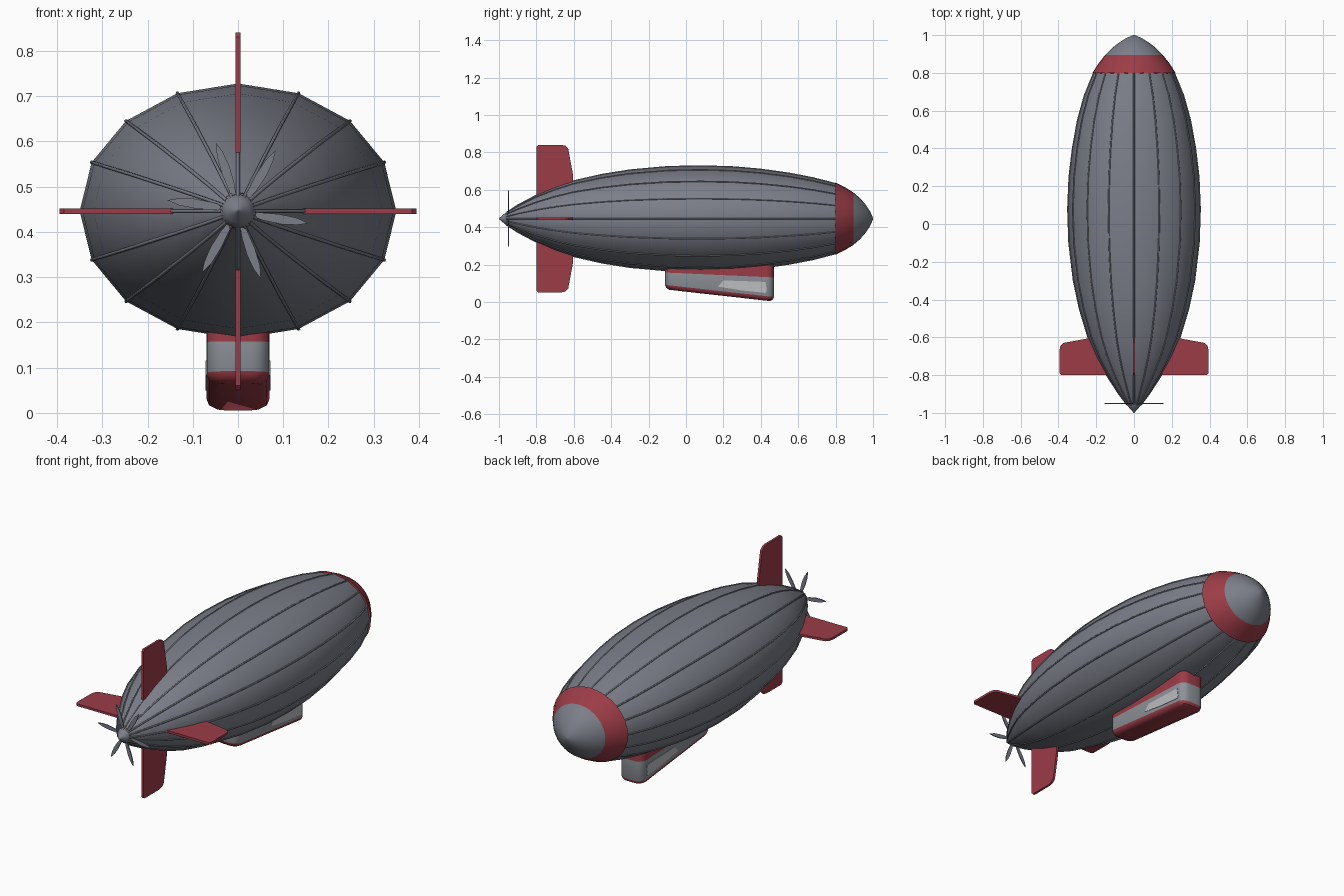
import bpy, bmesh, math
from mathutils import Matrix, Vector

if "Cube" in bpy.data.objects:
    bpy.data.objects.remove(bpy.data.objects["Cube"])

ZC = 0.446  # height of the hull axis


def material(name, rgb):
    m = bpy.data.materials.new(name)
    m.diffuse_color = (*rgb, 1)
    m.use_nodes = True
    m.node_tree.nodes["Principled BSDF"].inputs["Base Color"].default_value = m.diffuse_color
    return m


GREY = material("hull grey", (0.20, 0.21, 0.25))
RED = material("dark red", (0.33, 0.045, 0.062))
PALE = material("cabin grey", (0.27, 0.29, 0.32))
GLASS = material("window pale grey", (0.50, 0.51, 0.52))


def finish(name, bm, mats, angle=None):
    bmesh.ops.recalc_face_normals(bm, faces=bm.faces)
    me = bpy.data.meshes.new(name)
    bm.to_mesh(me)
    bm.free()
    ob = bpy.data.objects.new(name, me)
    bpy.context.collection.objects.link(ob)
    for m in mats:
        me.materials.append(m)
    if angle:
        bpy.ops.object.select_all(action='DESELECT')
        ob.select_set(True)
        bpy.context.view_layer.objects.active = ob
        bpy.ops.object.shade_smooth_by_angle(angle=math.radians(angle))
    return ob


def loft(bm, rings, mat_of=lambda i: 0):
    """Skin closed rings of points and cap both ends."""
    vs = [[bm.verts.new(p) for p in r] for r in rings]
    n = len(vs[0])
    for i in range(len(vs) - 1):
        for j in range(n):
            k = (j + 1) % n
            f = bm.faces.new((vs[i][j], vs[i][k], vs[i + 1][k], vs[i + 1][j]))
            f.material_index = mat_of(i)
    bm.faces.new(vs[0]).material_index = mat_of(0)
    bm.faces.new(vs[-1]).material_index = mat_of(len(vs) - 2)


def ellipse(y, rx, rz, n):
    return [(rx * math.cos(a), y, ZC + rz * math.sin(a))
            for a in (2 * math.pi * j / n for j in range(n))]


def plate(bm, pts, thick, mat):
    """Extrude an (x, z) or (y, z) outline, given as a map to 3D, into a thin plate."""
    loft(bm, [[mat @ Vector((a, b, s * thick / 2)) for a, b in pts] for s in (-1, 1)])


# Hull: sixteen-sided body, (y, half width, half height)
HULL = [(-0.96, .035, .033), (-0.9, .08, .072), (-0.8, .145, .125), (-0.7, .2, .168),
        (-0.6, .243, .202), (-0.45, .288, .236), (-0.3, .32, .26), (-0.1, .344, .278),
        (0.08, .35, .282), (0.25, .343, .277), (0.4, .325, .264), (0.55, .298, .243),
        (0.68, .262, .218), (0.8, .213, .187)]
bm = bmesh.new()
loft(bm, [ellipse(y, a, b, 16) for y, a, b in HULL])
finish("hull", bm, [GREY], 40)

# Seam ribs along the sixteen hull edges
cu = bpy.data.curves.new("hull_ribs", 'CURVE')
cu.dimensions = '3D'
cu.bevel_depth = 0.004
cu.bevel_resolution = 1
for j in range(16):
    sp = cu.splines.new('POLY')
    sp.points.add(len(HULL) - 1)
    for p, (y, a, b) in zip(sp.points, HULL):
        p.co = (*ellipse(y, a, b, 16)[j], 1)
cu.materials.append(GREY)
bpy.context.collection.objects.link(bpy.data.objects.new("hull_ribs", cu))

# Nose: red band, then grey cap
NOSE = [(0.797, .205, .18), (0.8, .22, .193), (0.85, .188, .168), (0.895, .153, .14),
        (0.93, .118, .11), (0.96, .08, .076), (0.985, .04, .038), (1.0, .004, .004)]
bm = bmesh.new()
loft(bm, [ellipse(y, a, b, 32) for y, a, b in NOSE], lambda i: 0 if i < 3 else 1)
finish("nose_cap", bm, [RED, GREY], 40)

# Tail fins: one outline turned four ways about the hull axis
FIN = [(.13, -.8), (.385, -.8), (.395, -.79), (.395, -.67), (.39, -.645), (.375, -.63),
       (.24, -.605), (.13, -.6)]
for k, name in enumerate(("right_fin", "top_fin", "left_fin", "bottom_fin")):
    bm = bmesh.new()
    turn = Matrix.Translation((0, 0, ZC)) @ Matrix.Rotation(-k * math.pi / 2, 4, 'Y')
    plate(bm, FIN, 0.012, turn)
    finish(name, bm, [RED])

# Propeller hub and its red collar
bm = bmesh.new()
loft(bm, [ellipse(y, r, r, 24) for y, r in
          ((-.94, .036), (-.957, .037), (-.972, .026), (-.988, .012), (-1.0, .002))])
finish("propeller_hub", bm, [GREY], 50)
bm = bmesh.new()
loft(bm, [ellipse(y, .041, .041, 24) for y in (-.942, -.95)])
finish("hub_collar", bm, [RED], 40)

# Propeller blades: slim leaf shapes in the x-z plane
BLADE = [(.02, -.004), (.06, -.010), (.10, -.011), (.135, -.006), (.158, .002),
         (.13, .009), (.09, .010), (.05, .006), (.02, .004)]
bm = bmesh.new()
for deg in (57.5, 107, 170.5, 239, 288, 349.5):
    m = (Matrix.Translation((0, -.95, ZC)) @ Matrix.Rotation(-math.radians(deg), 4, 'Y')
         @ Matrix.Rotation(math.radians(90), 4, 'X'))
    plate(bm, BLADE, 0.005, m)
finish("propeller_blades", bm, [GREY])


# Gondola: rounded plan, sloping floor, red floor and roof around a grey wall
def floor(y):
    return 0.068 - (y + 0.11) * 0.112


def wall_top(y):
    return 0.158 - (y + 0.11) * 0.045


def plan(inset, height):
    pts = []
    r = 0.04 - inset * 0.5
    hx, y0, y1 = 0.07 - inset, -0.112 + inset, 0.47 - inset
    for q, (cx, cy) in enumerate(((hx - r, y1 - r), (-hx + r, y1 - r),
                                  (-hx + r, y0 + r), (hx - r, y0 + r))):
        for s in range(5):
            a = (q + s / 4) * math.pi / 2
            x, y = cx + r * math.cos(a), cy + r * math.sin(a)
            pts.append((x, y, height(y)))
    return pts


bm = bmesh.new()
loft(bm, [plan(.022, floor), plan(.006, lambda y: floor(y) + .009),
          plan(0, lambda y: floor(y) + .024), plan(0, wall_top),
          plan(0, lambda y: 0.23)],
     lambda i: 1 if i == 2 else 0)
finish("gondola", bm, [RED, PALE], 40)

# Gondola side windows: thin plates on both walls
PANE = [(.17, .083), (.30, .062), (.425, .049), (.432, .06), (.425, .108), (.20, .116)]
for side, name in ((1, "right_window"), (-1, "left_window")):
    bm = bmesh.new()
    loft(bm, [[(side * x, y, z) for y, z in PANE] for x in (.067, .072)])
    finish(name, bm, [GLASS])
